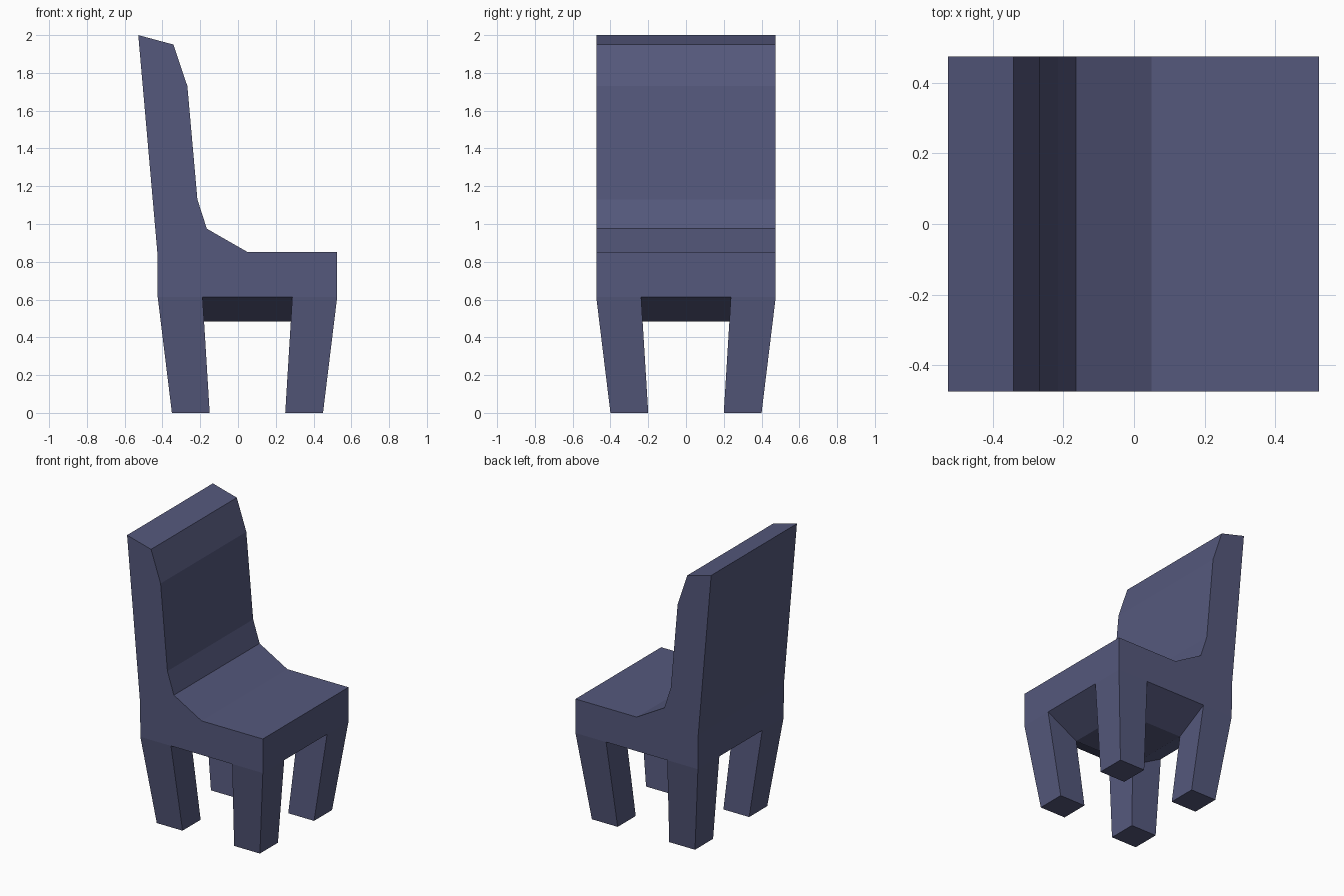
import bpy, bmesh

if "Cube" in bpy.data.objects:
    bpy.data.objects.remove(bpy.data.objects["Cube"])

CX = 0.05                                   # centre of the seat in x
STEPS = [-0.475, -0.2375, 0.2375, 0.475]    # seat grid, same in x and y
FEET = [-0.40, -0.20, 0.20, 0.40]           # matching grid at the floor
RIM_Z, CORE_Z = 0.613, 0.483

# Side profile: rear rim, up the back, down to the seat, front rim
PROFILE = [(-0.425, RIM_Z), (-0.427, 0.85), (-0.528, 2.0), (-0.342, 1.95),
           (-0.268, 1.73), (-0.215, 1.13), (-0.165, 0.975), (0.05, 0.852),
           (0.525, 0.852), (0.525, RIM_Z)]

bm = bmesh.new()


def face(points):
    bm.faces.new([bm.verts.new(p) for p in points])


# Seat and backrest: profile strips across the width
for (x0, z0), (x1, z1) in zip(PROFILE, PROFILE[1:]):
    for y0, y1 in zip(STEPS, STEPS[1:]):
        face([(x0, y0, z0), (x1, y0, z1), (x1, y1, z1), (x0, y1, z0)])

# Flat side faces
outline = PROFILE + [(CX + STEPS[2], RIM_Z), (CX + STEPS[1], RIM_Z)]
for y in (STEPS[0], STEPS[3]):
    face([(x, y, z) for x, z in outline])


def under(i, j):
    """Underside grid point; the middle hangs lower than the rim."""
    inner = i in (1, 2) and j in (1, 2)
    return (CX + STEPS[i], STEPS[j], CORE_Z if inner else RIM_Z)


def foot(i, j):
    return (CX + FEET[i], FEET[j], 0.0)


# Sunken underside, with a tapered leg in each corner cell
for i in range(3):
    for j in range(3):
        cell = [(i, j), (i + 1, j), (i + 1, j + 1), (i, j + 1)]
        if i == 1 or j == 1:
            face([under(*c) for c in cell])
        else:
            face([foot(*c) for c in cell])
            for a, b in zip(cell, cell[1:] + cell[:1]):
                face([under(*a), under(*b), foot(*b), foot(*a)])

bmesh.ops.remove_doubles(bm, verts=bm.verts, dist=0.0005)
bmesh.ops.recalc_face_normals(bm, faces=bm.faces)

mesh = bpy.data.meshes.new("chair")
bm.to_mesh(mesh)
bm.free()

# Single slate blue colour
mat = bpy.data.materials.new("slate blue")
mat.diffuse_color = (0.090, 0.098, 0.202, 1.0)
mat.use_nodes = True
mat.node_tree.nodes["Principled BSDF"].inputs["Base Color"].default_value = mat.diffuse_color
mesh.materials.append(mat)

chair = bpy.data.objects.new("chair", mesh)
bpy.context.collection.objects.link(chair)
